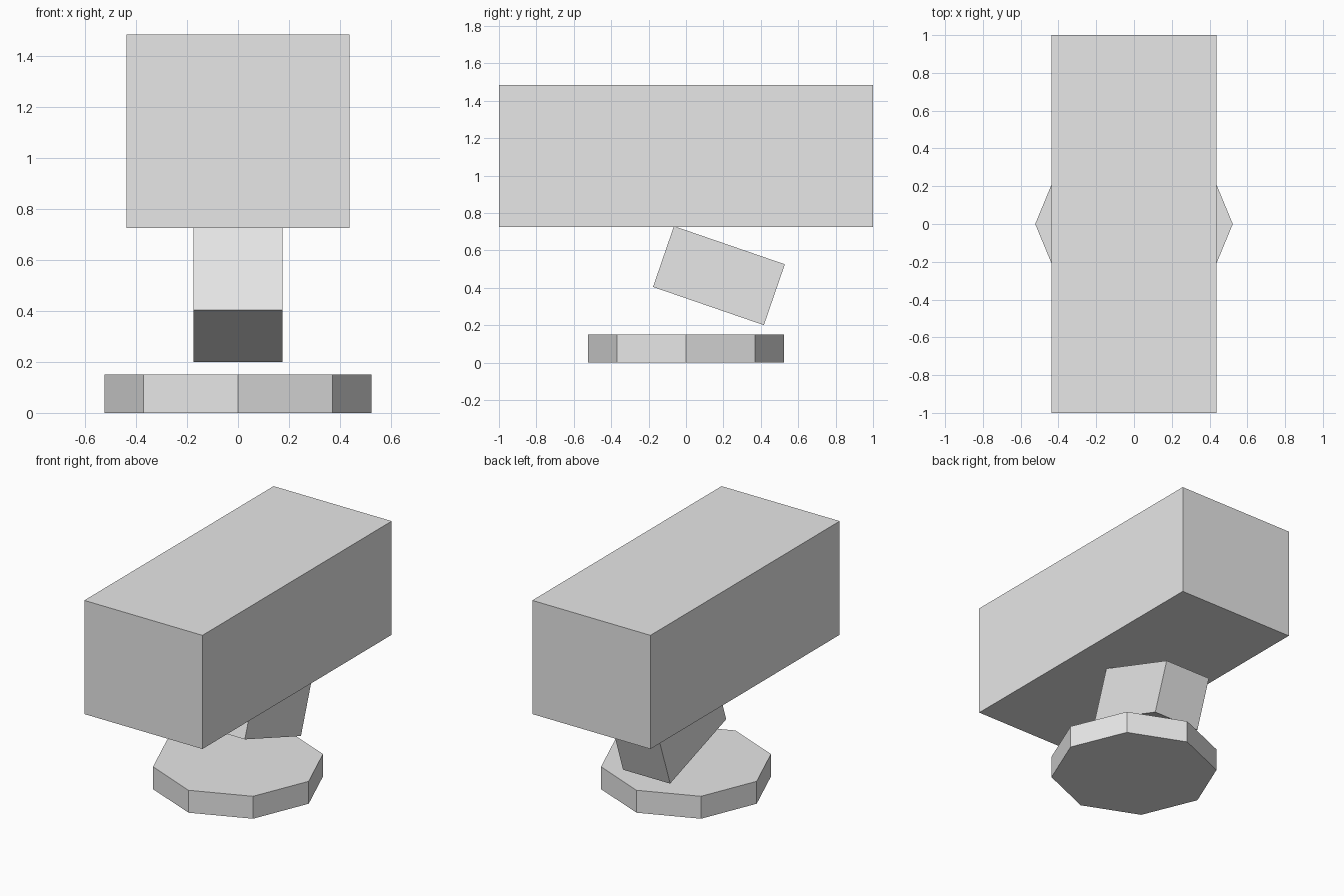
import bpy
import math

cube = bpy.data.objects.get("Cube")
if cube:
    bpy.data.objects.remove(cube, do_unlink=True)

# Single flat colour
grey = bpy.data.materials.new("light_grey")
grey.use_nodes = True
colour = (0.8, 0.8, 0.8, 1.0)
grey.diffuse_color = colour
grey.node_tree.nodes["Principled BSDF"].inputs["Base Color"].default_value = colour


def finish(name):
    obj = bpy.context.object
    obj.name = name
    obj.data.materials.clear()
    obj.data.materials.append(grey)
    return obj


def box(name, size, centre, tilt=0.0):
    bpy.ops.mesh.primitive_cube_add(size=1, location=centre, rotation=(math.radians(tilt), 0, 0))
    obj = finish(name)
    obj.scale = size
    return obj


# Octagonal foot, with corners on the x and y axes
bpy.ops.mesh.primitive_cylinder_add(vertices=8, radius=0.523, depth=0.15, location=(0, 0, 0.075))
finish("base_plate")

# Tilted block between the foot and the body
box("tilted_neck", (0.348, 0.627, 0.344), (0, 0.176, 0.465), -19)

# Long main body
box("main_body", (0.874, 2.0, 0.76), (0, 0, 1.105))
